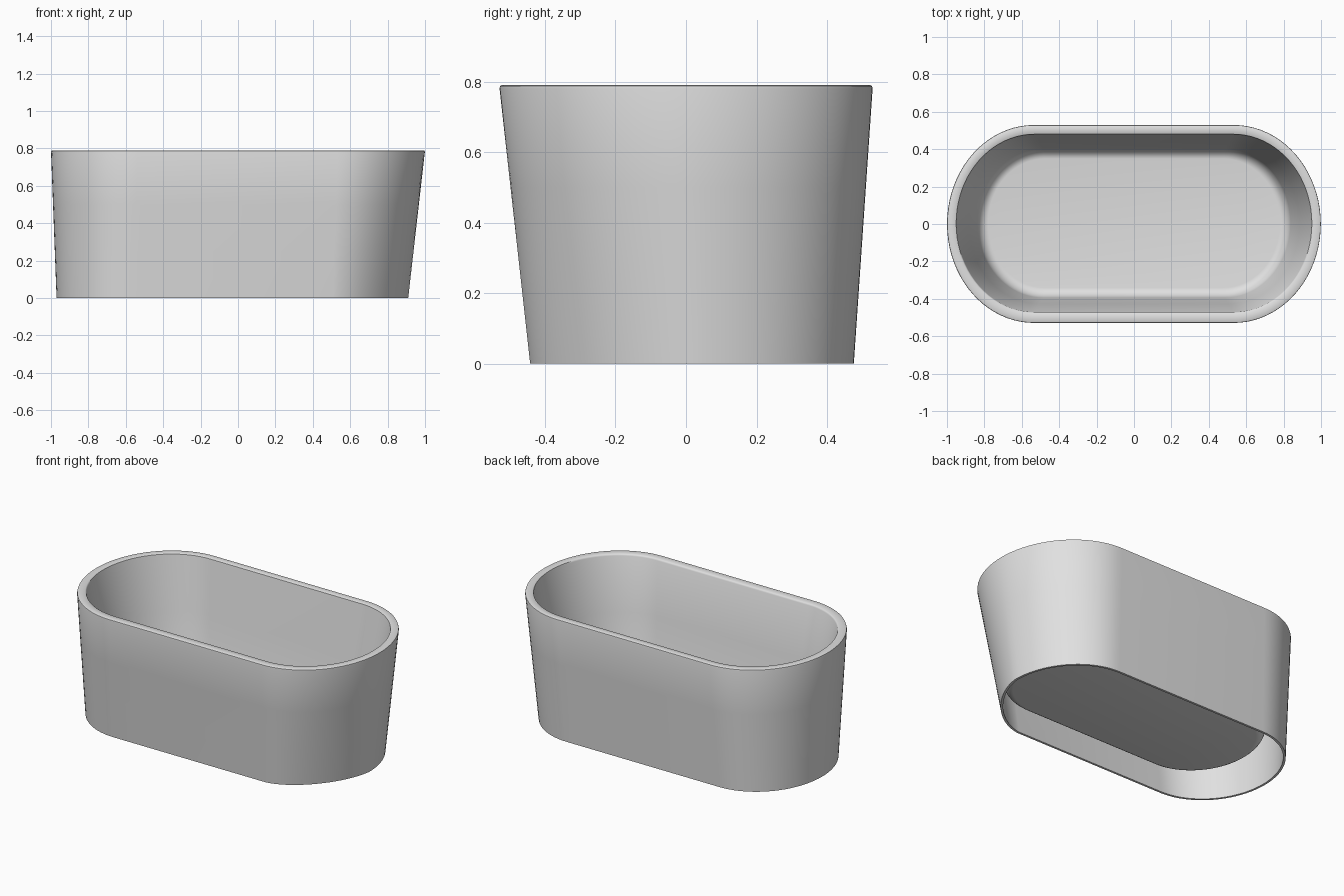
import bpy, bmesh, math

if "Cube" in bpy.data.objects:
    bpy.data.objects.remove(bpy.data.objects["Cube"])

# single glazed colour
mat = bpy.data.materials.new("pale grey enamel")
mat.diffuse_color = (0.75, 0.75, 0.75, 1)
mat.use_nodes = True
mat.node_tree.nodes["Principled BSDF"].inputs["Base Color"].default_value = mat.diffuse_color

ARC = 40   # segments per rounded end


def ring(bm, cx, cy, hx, hy, z, pull=0.0):
    """Stadium-shaped loop; pull draws in the front right corner a little."""
    rx = hy * 0.88
    verts = []
    for side in (1, -1):
        for i in range(ARC + 1):
            a = -side * math.pi / 2 + math.pi * i / ARC
            if side == -1:
                a = math.pi / 2 + math.pi * i / ARC
            c, s = math.cos(a), math.sin(a)
            w = pull * 2 * max(c, 0) * max(-s, 0)
            verts.append(bm.verts.new((cx + side * (hx - rx) + rx * c - w * 0.75,
                                       cy + hy * s + w * 0.65, z)))
    return verts


def outer(z, inset=0.0):
    """Outer wall section: leans outwards, more on the right and front."""
    t = z / 0.79
    return (-0.03 * (1 - t), 0.017 * (1 - t), 0.94 + 0.06 * t - inset,
            0.459 + 0.071 * t - inset, z, 0.038 * (1 - t))


FLOOR, FILLET = 0.135, 0.06


def basin(z, grow=0.0):
    """Sloping basin wall section."""
    t = (z - FLOOR) / (0.78 - FLOOR)
    return (0, 0.004, 0.825 + 0.124 * t + grow, 0.390 + 0.085 * t + grow, z)


def basin_floor(grow=0.0):
    """Rounded corner from the basin wall down to the flat floor."""
    out = []
    for k in range(7):
        a = k / 6 * math.pi / 2
        z = FLOOR + FILLET * (1 - math.sin(a)) - grow
        cx, cy, hx, hy, _ = basin(z, grow)
        d = 0.045 * (1 - math.cos(a))
        out.append((cx, cy, hx - d, hy - d, z))
    return out


# profile from underside of floor, round the hollow wall, to the basin floor
T = 0.014
sections = basin_floor(T)[::-1]
sections += [basin(0.45, T), basin(0.75, T)]
sections += [outer(0.75, T), outer(0.4, T), outer(0.0, T)]
sections += [outer(z) for z in (0.0, 0.25, 0.5, 0.78)]
sections += [outer(0.787, 0.002), outer(0.79, 0.008)]
sections += [(0, 0.003, 0.956, 0.481, 0.79), (0, 0.003, 0.951, 0.477, 0.787)]
sections += [basin(0.78), basin(0.45)]
sections += basin_floor()

bm = bmesh.new()
rings = [ring(bm, *s) for s in sections]
n = len(rings[0])
for a, b in zip(rings, rings[1:]):
    for i in range(n):
        j = (i + 1) % n
        bm.faces.new((a[i], a[j], b[j], b[i]))
bm.faces.new(rings[0])
bm.faces.new(rings[-1])
bmesh.ops.recalc_face_normals(bm, faces=bm.faces)

mesh = bpy.data.meshes.new("bathtub")
bm.to_mesh(mesh)
bm.free()
mesh.materials.append(mat)
tub = bpy.data.objects.new("bathtub", mesh)
bpy.context.collection.objects.link(tub)
bpy.context.view_layer.objects.active = tub
tub.select_set(True)
bpy.ops.object.shade_smooth_by_angle(angle=math.radians(40))
